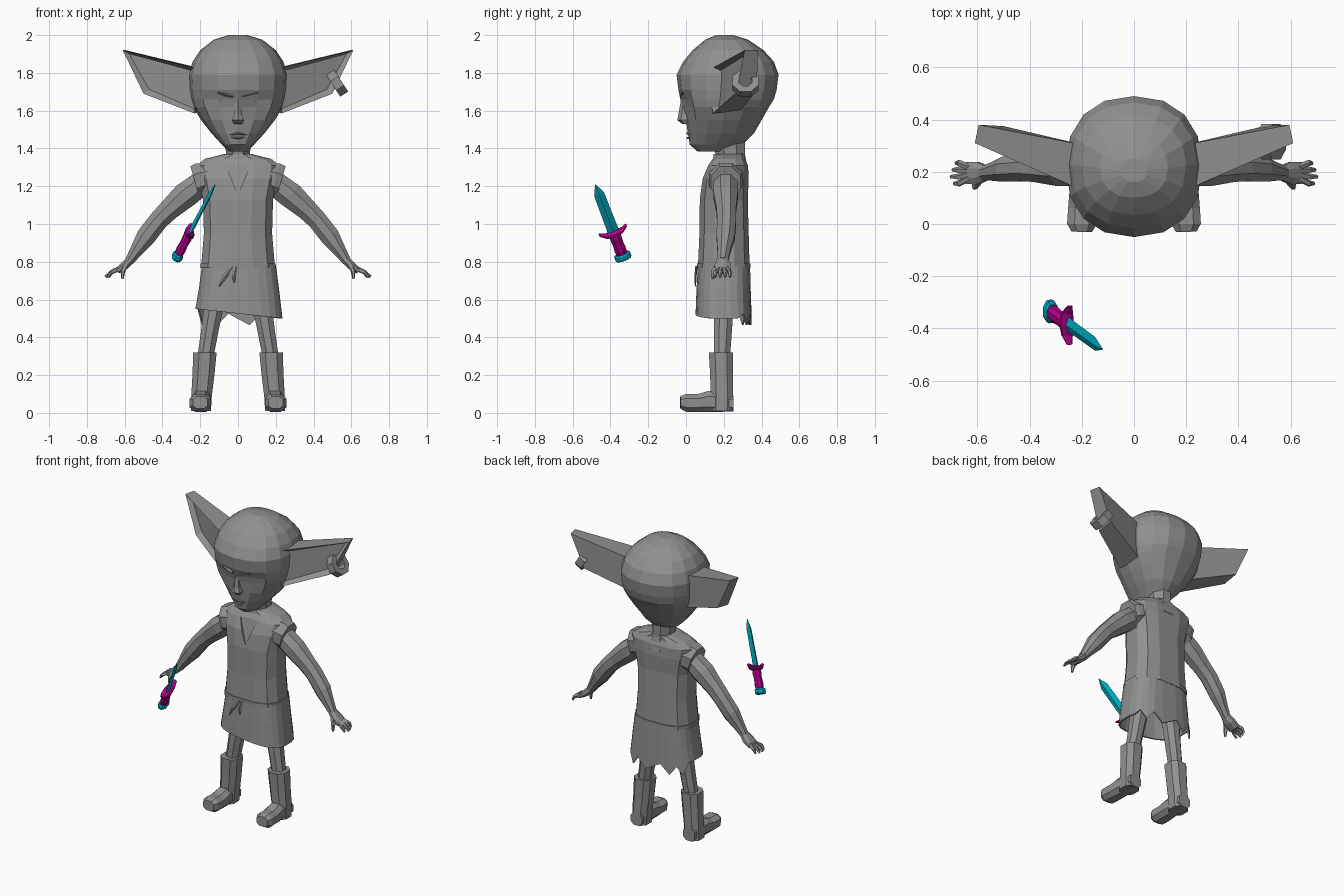
import bpy, bmesh, math
from mathutils import Vector

if "Cube" in bpy.data.objects:
    bpy.data.objects.remove(bpy.data.objects["Cube"], do_unlink=True)


def material(name, rgb):
    m = bpy.data.materials.new(name)
    m.use_nodes = True
    m.diffuse_color = (*rgb, 1)
    m.node_tree.nodes["Principled BSDF"].inputs["Base Color"].default_value = (*rgb, 1)
    return m


GREY = material("clay grey", (0.28, 0.28, 0.28))
TEAL = material("teal", (0.0, 0.40, 0.52))
MAGENTA = material("magenta", (0.45, 0.0, 0.26))


def finish(name, bm, mat):
    bmesh.ops.recalc_face_normals(bm, faces=bm.faces)
    me = bpy.data.meshes.new(name)
    bm.to_mesh(me)
    bm.free()
    me.materials.append(mat)
    ob = bpy.data.objects.new(name, me)
    bpy.context.collection.objects.link(ob)
    return ob


def loft(name, secs, u=(0, 1, 0), n=8, rot=0.0, e=1.0, mat=GREY, caps=True, loop=False, axis=None):
    """Parallel sections (x, y, z, radius along u, radius across); e < 1 squares them off."""
    u = Vector(u).normalized()
    d = Vector(axis) if axis else Vector(secs[-1][:3]) - Vector(secs[0][:3])
    v = d.cross(u).normalized()
    bm = bmesh.new()
    rings = []
    for x, y, z, ru, rv in secs:
        ring = []
        for i in range(n):
            a = math.radians(rot) + math.tau * i / n
            c, s = math.cos(a), math.sin(a)
            c, s = math.copysign(abs(c) ** e, c), math.copysign(abs(s) ** e, s)
            ring.append(bm.verts.new(Vector((x, y, z)) + u * ru * c + v * rv * s))
        rings.append(ring)
    pairs = list(zip(rings, rings[1:])) + ([(rings[-1], rings[0])] if loop else [])
    for a, b in pairs:
        for i in range(n):
            j = (i + 1) % n
            bm.faces.new((a[i], a[j], b[j], b[i]))
    if caps and not loop:
        bm.faces.new(rings[0])
        bm.faces.new(rings[-1])
    return finish(name, bm, mat)


def stack(rows, x=0.0):
    """Rows (z, half width, front y, back y) as level sections."""
    return [(x, (a + b) / 2, z, (b - a) / 2, w) for z, w, a, b in rows]


# Head, with eye sockets pushed in
head = loft("head", stack([
    (1.385, .05, .06, .25), (1.42, .085, .02, .30), (1.48, .14, .01, .36),
    (1.55, .195, 0, .40), (1.62, .238, -.02, .44), (1.66, .25, -.03, .465),
    (1.71, .258, -.04, .48), (1.79, .262, -.05, .49), (1.86, .24, -.015, .465),
    (1.92, .2, .035, .41), (1.975, .13, .1, .33), (2.0, .05, .16, .25)]),
    n=16, e=.88)
for v in head.data.vertices:
    if v.co.y < .1 and .05 < abs(v.co.x) < .15 and 1.61 < v.co.z < 1.67:
        v.co.y += .025

# Face
loft("nose", [(0, 0, 1.67, .025, .016), (0, -.005, 1.58, .035, .024),
              (0, -.01, 1.55, .036, .036), (0, 0, 1.53, .02, .025)], n=6)
loft("upper_lip", [(-.055, .035, 1.47, .012, .004), (0, .012, 1.48, .012, .008),
                   (.055, .035, 1.47, .012, .004)], n=6)
loft("lower_lip", [(-.045, .035, 1.46, .01, .003), (0, .013, 1.455, .012, .007),
                   (.045, .035, 1.46, .01, .003)], n=6)
loft("neck", stack([(1.27, .09, .15, .34), (1.36, .068, .15, .32), (1.45, .075, .14, .32)]), n=8, rot=22.5)

# Tunic body with a V neckline cut in
tunic = loft("tunic", stack([
    (.775, .2, .06, .34), (.95, .185, .068, .335), (1.13, .19, .07, .33),
    (1.24, .215, .085, .335), (1.31, .225, .115, .33), (1.345, .18, .14, .315),
    (1.37, .075, .145, .315)]), n=12, rot=15, e=.7)
cutter = loft("neckline_cutter", [(0, -.1, 1.31, .16, .11), (0, .12, 1.31, .16, .11)],
              u=(0, .25, 1), n=3, rot=180, axis=(0, 1, 0))
cutter.hide_render = True
mod = tunic.modifiers.new("neckline", "BOOLEAN")
mod.operation, mod.object, mod.solver = "DIFFERENCE", cutter, "EXACT"
bpy.context.view_layer.objects.active = tunic
bpy.ops.object.modifier_apply(modifier="neckline")
bpy.data.objects.remove(cutter, do_unlink=True)

# Belt, knot and skirt with slanted front and ragged back hem
loft("belt", stack([(.768, .204, .055, .345), (.792, .204, .055, .345)]), n=12, rot=15, e=.7)
for i, (x, z, w) in enumerate([(-.1, .67, .012), (-.02, .69, .01)]):
    loft(f"belt_tie_{i}", [(-.03 + .02 * i, .055, .775, .006, .008),
                           (x * .6 - .01, .05, .72, .006, w), (x, .05, z, .003, .003)], n=4)
skirt = loft("skirt", stack([(.78, .197, .062, .34), (.66, .213, .055, .343),
                             (.53, .232, .05, .348)], .005), n=24, rot=7.5, e=.7, caps=False)
for i, v in enumerate(skirt.data.vertices):
    if v.co.z < .6:
        if v.co.y > .28:
            v.co.z = .525 if i % 2 else .465
        else:
            v.co.z = .526 - .11 * v.co.x
skirt.modifiers.new("cloth", "SOLIDIFY").thickness = .01

for s, side in ((1, "left"), (-1, "right")):
    # Brow and closed eyelid
    loft(f"{side}_brow", [(s * .025, -.015, 1.675, .02, .012), (s * .1, .005, 1.695, .026, .016),
                          (s * .18, .055, 1.715, .02, .008)], n=4)
    loft(f"{side}_eyelid", [(s * .045, .018, 1.645, .014, .008), (s * .095, .026, 1.65, .018, .014),
                            (s * .15, .05, 1.66, .014, .006)], n=6)

    # Ear: tapered slab with a hollow front
    front = [(.2, .13, 1.82), (.61, .31, 1.92), (.5, .265, 1.69), (.23, .14, 1.585)]
    back = [(.18, .3, 1.82), (.595, .38, 1.92), (.5, .375, 1.71), (.2, .29, 1.6)]
    bm = bmesh.new()
    f, b = [[bm.verts.new((s * x, y, z)) for x, y, z in pts] for pts in (front, back)]
    face = bm.faces.new(f)
    bm.faces.new(b)
    for i in range(4):
        j = (i + 1) % 4
        bm.faces.new((f[i], f[j], b[j], b[i]))
    bmesh.ops.recalc_face_normals(bm, faces=bm.faces)
    bmesh.ops.inset_individual(bm, faces=[face], thickness=.03, depth=-.03)
    finish(f"{side}_ear", bm, GREY)

    # Sleeve and arm
    loft(f"{side}_sleeve", [(s * .13, .215, 1.25, .1, .085), (s * .2, .21, 1.235, .095, .095),
                            (s * .228, .21, 1.222, .085, .094)], n=8, rot=22.5)
    loft(f"{side}_arm", [(s * .19, .21, 1.22, .07, .07), (s * .275, .21, 1.155, .07, .075),
                         (s * .37, .213, 1.07, .056, .06), (s * .42, .215, 1.02, .055, .056),
                         (s * .49, .21, .93, .052, .056), (s * .545, .2, .85, .036, .036),
                         (s * .575, .195, .805, .03, .027)], n=8, rot=22.5)

    # Hand
    loft(f"{side}_palm", [(s * .565, .195, .815, .03, .024), (s * .6, .195, .78, .047, .024),
                          (s * .64, .195, .75, .045, .016)], n=8, rot=22.5)
    for i in range(4):
        y = .155 + .026 * i
        reach = .705 - .012 * abs(i - 1.2)
        loft(f"{side}_finger_{i}", [(s * .625, .18 + .012 * i, .765, .014, .014),
                                    (s * .67, y, .745, .013, .012),
                                    (s * reach, y, .72, .007, .007)], n=5)
    loft(f"{side}_thumb", [(s * .59, .17, .79, .016, .016), (s * .61, .145, .75, .015, .013),
                           (s * .612, .14, .71, .007, .007)], n=5)

    # Leg, boot shaft, foot
    loft(f"{side}_leg", [(s * .105, .2, .72, .07, .07), (s * .13, .2, .55, .055, .056),
                         (s * .15, .195, .43, .052, .05), (s * .175, .19, .28, .045, .046)],
         n=8, rot=22.5, axis=(0, 0, -1))
    loft(f"{side}_boot", [(s * .175, .185, .32, .068, .066), (s * .183, .188, .2, .064, .062),
                          (s * .193, .19, .09, .064, .058), (s * .196, .188, .01, .064, .056)],
         n=8, rot=22.5, e=.8, axis=(0, 0, -1))
    loft(f"{side}_foot", [(s * .195, .25, .05, .045, .045), (s * .196, .12, .06, .06, .055),
                          (s * .198, .06, .052, .05, .058), (s * .2, 0, .053, .05, .06),
                          (s * .2, -.03, .055, .035, .042)], u=(0, 0, 1), n=8, rot=22.5, e=.8)

# Earring: octagonal nut
ax = Vector((.84, 0, .54))
ec = Vector((.525, .315, 1.745))
loft("earring", [(*(ec + ax * t), r, r) for t, r in
                 ((-.025, .074), (.025, .074), (.025, .036), (-.025, .036))],
     n=8, rot=22.5, loop=True, axis=ax)

# Dagger
P = Vector((-.32, -.335, .83))
D = Vector((.2, -.145, .38)).normalized()
W = Vector((0, .934, .357))


def along(rows):
    return [(*(P + D * t), a, b) for t, a, b in rows]


loft("dagger_blade", along([(.14, .032, .012), (.2, .03, .012), (.39, .028, .01), (.45, .003, .003)]),
     u=W, n=4, mat=TEAL)
loft("dagger_grip", along([(.0, .03, .022), (.04, .034, .026), (.08, .031, .023),
                           (.115, .034, .026), (.145, .03, .022)]), u=W, n=8, rot=22.5, mat=MAGENTA)
loft("dagger_pommel", along([(-.02, .04, .024), (-.01, .048, .03), (.008, .048, .03), (.016, .036, .024)]),
     u=W, n=8, rot=22.5, mat=TEAL)
loft("dagger_guard", [(*(P + D * (.14 + lift) + W * w), t, r) for w, lift, t, r in
                      ((-.078, .025, .008, .012), (-.045, .004, .014, .024), (0, 0, .02, .03),
                       (.045, .004, .014, .024), (.078, .025, .008, .012))],
     u=D, n=8, rot=22.5, mat=MAGENTA)
